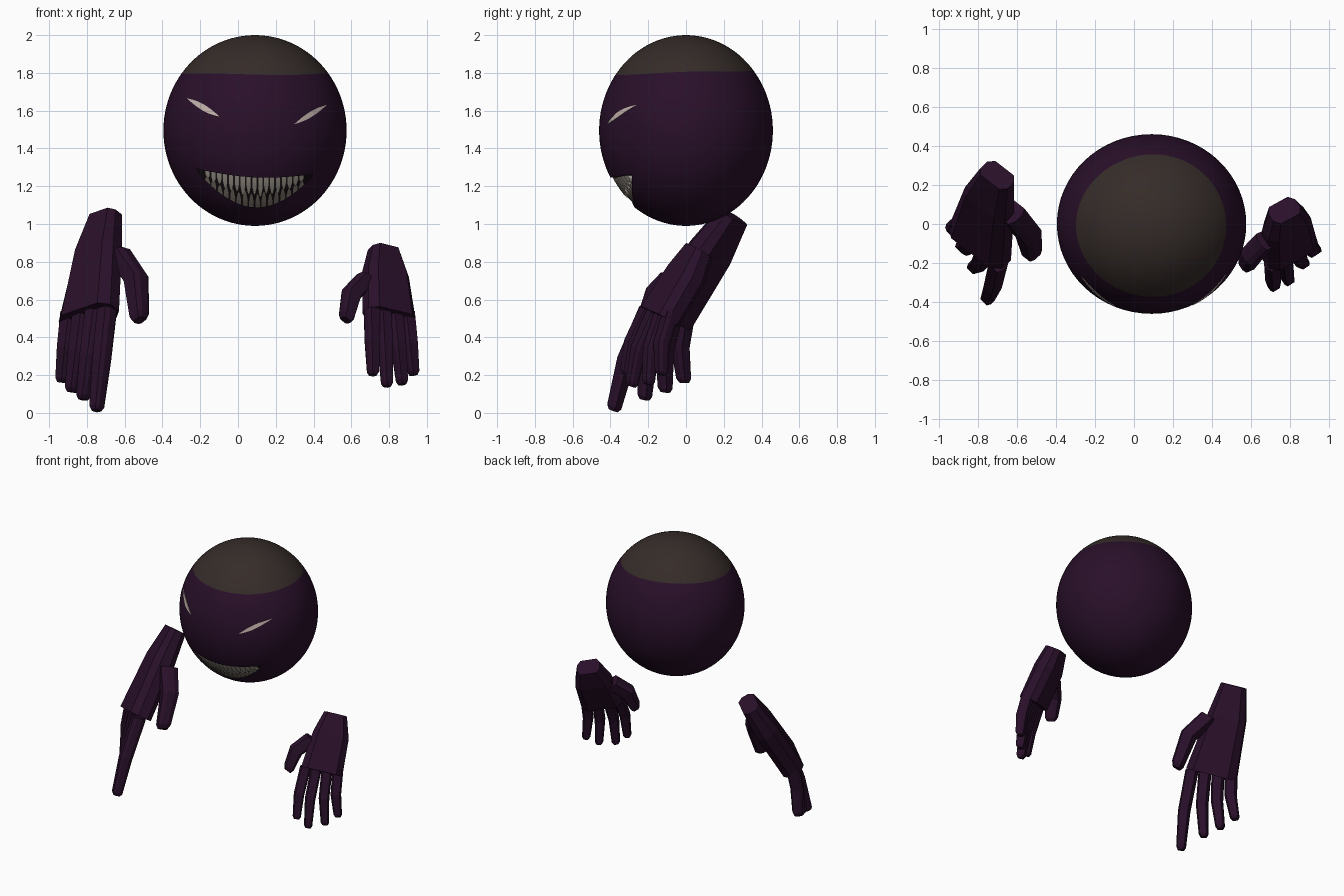
import bpy, bmesh
from math import sin, cos, pi, sqrt, atan2, radians
from mathutils import Vector as V

if "Cube" in bpy.data.objects:
    bpy.data.objects.remove(bpy.data.objects["Cube"])


def material(name, rgb):
    m = bpy.data.materials.new(name)
    m.use_nodes = True
    m.diffuse_color = (*rgb, 1)
    m.node_tree.nodes["Principled BSDF"].inputs["Base Color"].default_value = (*rgb, 1)
    return m


PURPLE = material("dark purple", (0.022, 0.005, 0.023))
CROWN = material("brown grey", (0.036, 0.025, 0.022))
MOUTH = material("mouth black", (0.008, 0.004, 0.006))
EYE = material("pale eye", (0.55, 0.45, 0.41))
TOOTH = material("bone", (0.38, 0.34, 0.29))
LOW_TOOTH = material("dull bone", (0.24, 0.2, 0.17))

CENTRE, RADII = V((0.09, 0, 1.495)), V((0.485, 0.46, 0.505))


def finish(name, bm, *mats):
    bmesh.ops.recalc_face_normals(bm, faces=bm.faces)
    me = bpy.data.meshes.new(name)
    bm.to_mesh(me)
    bm.free()
    ob = bpy.data.objects.new(name, me)
    bpy.context.collection.objects.link(ob)
    for m in mats:
        me.materials.append(m)
    return ob


def front_y(x, z):
    a, c = (x - CENTRE.x) / RADII.x, (z - CENTRE.z) / RADII.z
    return -RADII.y * sqrt(max(0, 1 - a * a - c * c))


def patch(bm, x0, x1, hi, lo, depth, thick, n=24, rows=4):
    """Curved slab following the head, between the curves hi(t) and lo(t)."""
    grid = []
    for i in range(n + 1):
        t = i / n
        x = x0 + (x1 - x0) * t
        heights = [hi(t) + (lo(t) - hi(t)) * j / rows for j in range(rows + 1)]
        grid.append([bm.verts.new((x, front_y(x, z) + depth, z)) for z in heights])
    faces = [bm.faces.new((grid[i][j], grid[i + 1][j], grid[i + 1][j + 1], grid[i][j + 1]))
             for i in range(n) for j in range(rows)]
    ext = bmesh.ops.extrude_face_region(bm, geom=faces, use_keep_orig=True)["geom"]
    for v in ext:
        if isinstance(v, bmesh.types.BMVert):
            v.co.y += thick


# Head with a coloured crown whose edge is slightly wavy
bm = bmesh.new()
bmesh.ops.create_uvsphere(bm, u_segments=64, v_segments=48, radius=1)
edge_z = cos(14 * pi / 48)
for f in bm.faces:
    f.material_index = int(f.calc_center_median().z > edge_z)
for v in bm.verts:
    if abs(v.co.z - edge_z) < 0.005:
        z = edge_z + 0.028 * v.co.y + 0.007 * cos(3 * atan2(v.co.y, v.co.x))
        flat = V((v.co.x, v.co.y, 0)).normalized() * sqrt(1 - z * z)
        v.co = (flat.x, flat.y, z)
for v in bm.verts:
    v.co = CENTRE + v.co * RADII
head = finish("head", bm, PURPLE, CROWN, MOUTH)

# Crescent mouth cut into the head
MX0, MX1 = -0.22, 0.395


def upper_lip(u):
    return 1.29 - 0.03 * u - 0.03 * sin(pi * u) + 0.002


def lower_lip(u):
    return 1.29 - 0.03 * u - 0.185 * sin(pi * u) ** 0.85 - 0.002


bm = bmesh.new()
patch(bm, MX0, MX1, upper_lip, lower_lip, -0.15, 0.2)
for f in bm.faces:
    f.material_index = 2
cutter = finish("mouth_cutter", bm, PURPLE, CROWN, MOUTH)
cutter.hide_render = True
cut = head.modifiers.new("mouth", "BOOLEAN")
cut.object, cut.operation, cut.solver = cutter, "DIFFERENCE", "EXACT"
bpy.context.view_layer.objects.active = head
head.select_set(True)
bpy.ops.object.modifier_apply(modifier=cut.name)
bpy.data.objects.remove(cutter)
bpy.ops.object.shade_smooth_by_angle(angle=radians(35))
head.select_set(False)


# Two rows of narrow pointed teeth
def tooth_row(name, mat, lip, other, count, reach, depth):
    bm = bmesh.new()
    width = 0.86 / count
    for i in range(count):
        start = 0.07 + 0.86 * i / count

        def at(t):
            return start + width * (0.06 + 0.88 * t)

        def tip(t):
            u = at(t)
            long = reach + 0.05 * sin(i * 2.3) - 0.3 * abs(2 * t - 1) ** 2
            return lip(u) + (other(u) - lip(u)) * long

        span = MX1 - MX0
        patch(bm, MX0 + span * at(0), MX0 + span * at(1),
              lambda t: lip(at(t)), tip, depth, 0.035, n=4, rows=3)
    finish(name, bm, mat)


tooth_row("upper_teeth", TOOTH, upper_lip, lower_lip, 17, 0.62, 0.012)
tooth_row("lower_teeth", LOW_TOOTH, lower_lip, upper_lip, 16, 0.5, 0.02)


# Slanted lens-shaped eyes
def eye(name, x0, z0, x1, z1, half):
    bm = bmesh.new()
    patch(bm, x0, x1,
          lambda t: z0 + (z1 - z0) * t + half * sin(pi * t) + 0.001,
          lambda t: z0 + (z1 - z0) * t - half * sin(pi * t) - 0.001, -0.004, 0.008)
    finish(name, bm, EYE)


eye("right_eye", -0.27, 1.665, -0.10, 1.57, 0.017)
eye("left_eye", 0.30, 1.53, 0.47, 1.63, 0.015)

# Chamfered box section shared by the palms, fingers and thumbs
SECTION = [(1, 0.45), (0.7, 1), (-0.7, 1), (-1, 0.45),
           (-1, -0.45), (-0.7, -1), (0.7, -1), (1, -0.45)]


def loft(bm, stations, across):
    """Skin sections along (centre, half width, half thickness) stations."""
    axis = (stations[-1][0] - stations[0][0]).normalized()
    side = (across - axis * across.dot(axis)).normalized()
    normal = axis.cross(side)
    rings = [[bm.verts.new(c + side * a * w + normal * b * h) for a, b in SECTION]
             for c, w, h in stations]
    for r, s in zip(rings, rings[1:]):
        for k in range(8):
            bm.faces.new((r[k], r[k - 1], s[k - 1], s[k]))
    bm.faces.new(rings[0])
    bm.faces.new(rings[-1])


def digit(bm, base, middle, tip, radius, across):
    near_tip = tip + (middle - tip).normalized() * radius * 0.5
    loft(bm, [(base, radius, radius), (middle, radius * 0.95, radius * 0.95),
              (near_tip, radius * 0.75, radius * 0.75),
              (tip, radius * 0.5, radius * 0.5)], across)


def hand(name, palm, across, tips, thumb, radius):
    bm = bmesh.new()
    loft(bm, palm, across)
    knuckle, half = palm[-1][0], palm[-1][1]
    for i, tip in enumerate(tips):
        base = knuckle + across.normalized() * half * (0.76 - 0.51 * i)
        base.z += 0.03
        middle = base.lerp(tip, 0.5) + V((0, -0.025, 0))
        digit(bm, base, middle, tip, radius, across)
    digit(bm, *thumb, radius * 1.35, across)
    finish(name, bm, PURPLE)


hand("right_hand",
     [(V((-0.70, 0.25, 1.04)), 0.09, 0.06), (V((-0.74, 0.13, 0.85)), 0.135, 0.08),
      (V((-0.79, -0.10, 0.51)), 0.18, 0.08)],
     V((0.25, -0.25, 0.02)),
     [V((-0.75, -0.385, 0.012)), V((-0.82, -0.22, 0.07)),
      V((-0.88, -0.11, 0.11)), V((-0.93, -0.01, 0.16))],
     (V((-0.63, 0.06, 0.84)), V((-0.54, -0.05, 0.71)), V((-0.52, -0.16, 0.49))), 0.044)

hand("left_hand",
     [(V((0.77, 0.07, 0.86)), 0.08, 0.06), (V((0.78, 0, 0.73)), 0.125, 0.075),
      (V((0.80, -0.14, 0.51)), 0.145, 0.07)],
     V((-0.23, -0.15, 0.02)),
     [V((0.715, -0.32, 0.20)), V((0.79, -0.29, 0.14)),
      V((0.87, -0.20, 0.15)), V((0.93, -0.13, 0.20))],
     (V((0.68, -0.08, 0.71)), V((0.60, -0.16, 0.63)), V((0.57, -0.22, 0.49))), 0.038)
